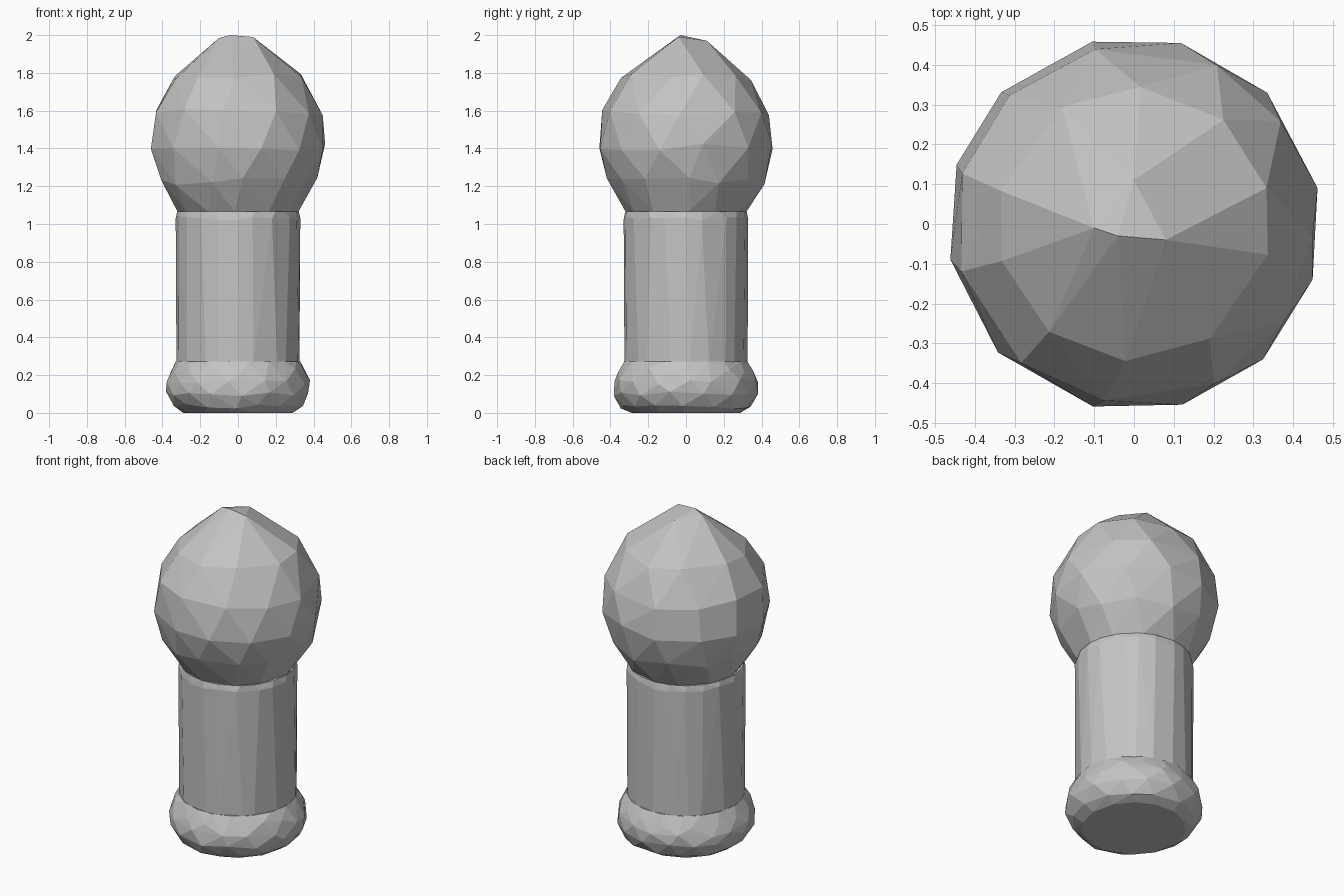
import bpy, bmesh, math, random
from mathutils import Vector

random.seed(7)
cube = bpy.data.objects.get("Cube")
if cube:
    bpy.data.objects.remove(cube, do_unlink=True)

stone = bpy.data.materials.new("plain grey")
stone.use_nodes = True
GREY = (0.55, 0.55, 0.55, 1)
stone.diffuse_color = GREY
stone.node_tree.nodes["Principled BSDF"].inputs["Base Color"].default_value = GREY


def ring(radius, z, sides, turn=0.0, jitter=0.0, lift=0.0):
    """Points around the axis with a hand-cut irregularity."""
    points = []
    for i in range(sides):
        a = math.tau * (i + turn + random.uniform(-jitter, jitter)) / sides
        points.append(Vector((radius * math.cos(a), radius * math.sin(a),
                              z + random.uniform(-lift, lift))))
    return points


def carved(name, points):
    """Wrap points in a flat-faced convex solid."""
    bm = bmesh.new()
    for p in points:
        bm.verts.new(p)
    bmesh.ops.convex_hull(bm, input=bm.verts)
    bmesh.ops.delete(bm, geom=[v for v in bm.verts if not v.link_faces], context='VERTS')
    bmesh.ops.dissolve_limit(bm, angle_limit=math.radians(2), verts=bm.verts, edges=bm.edges)
    bmesh.ops.recalc_face_normals(bm, faces=bm.faces)
    mesh = bpy.data.meshes.new(name)
    bm.to_mesh(mesh)
    bm.free()
    mesh.materials.append(stone)
    obj = bpy.data.objects.new(name, mesh)
    bpy.context.collection.objects.link(obj)
    return obj


# Rounded foot with a flat underside
foot = ring(0.29, 0.0, 14, 0, 0.15)
for i, (r, z) in enumerate([(0.345, 0.035), (0.382, 0.10), (0.382, 0.165), (0.36, 0.22)]):
    foot += ring(r, z, 15, i / 2, 0.2, 0.015)
foot += ring(0.33, 0.272, 18, 0, 0.1)
carved("foot", foot)

# Straight shaft with a slightly softened top edge
shaft = ring(0.326, 0.25, 20, 0, 0.25) + ring(0.33, 1.03, 20, 0, 0.25, 0.01)
shaft += ring(0.322, 1.065, 20, 0, 0.2)
carved("shaft", shaft)

# Faceted bulb: a ball cut flat below and drawn to a short ridge above
bulb = ring(0.32, 1.065, 12, 0, 0.1)
for i, (r, z) in enumerate([(0.42, 1.225), (0.47, 1.41), (0.45, 1.59), (0.345, 1.775)]):
    bulb += ring(r, z, 13 - i, i / 2, 0.15, 0.02)
bulb += [Vector(p) for p in [(-0.1, -0.01, 1.985), (-0.04, -0.03, 2.0),
                             (0.08, -0.04, 1.99), (0, 0.11, 1.97)]]
carved("bulb", bulb)
